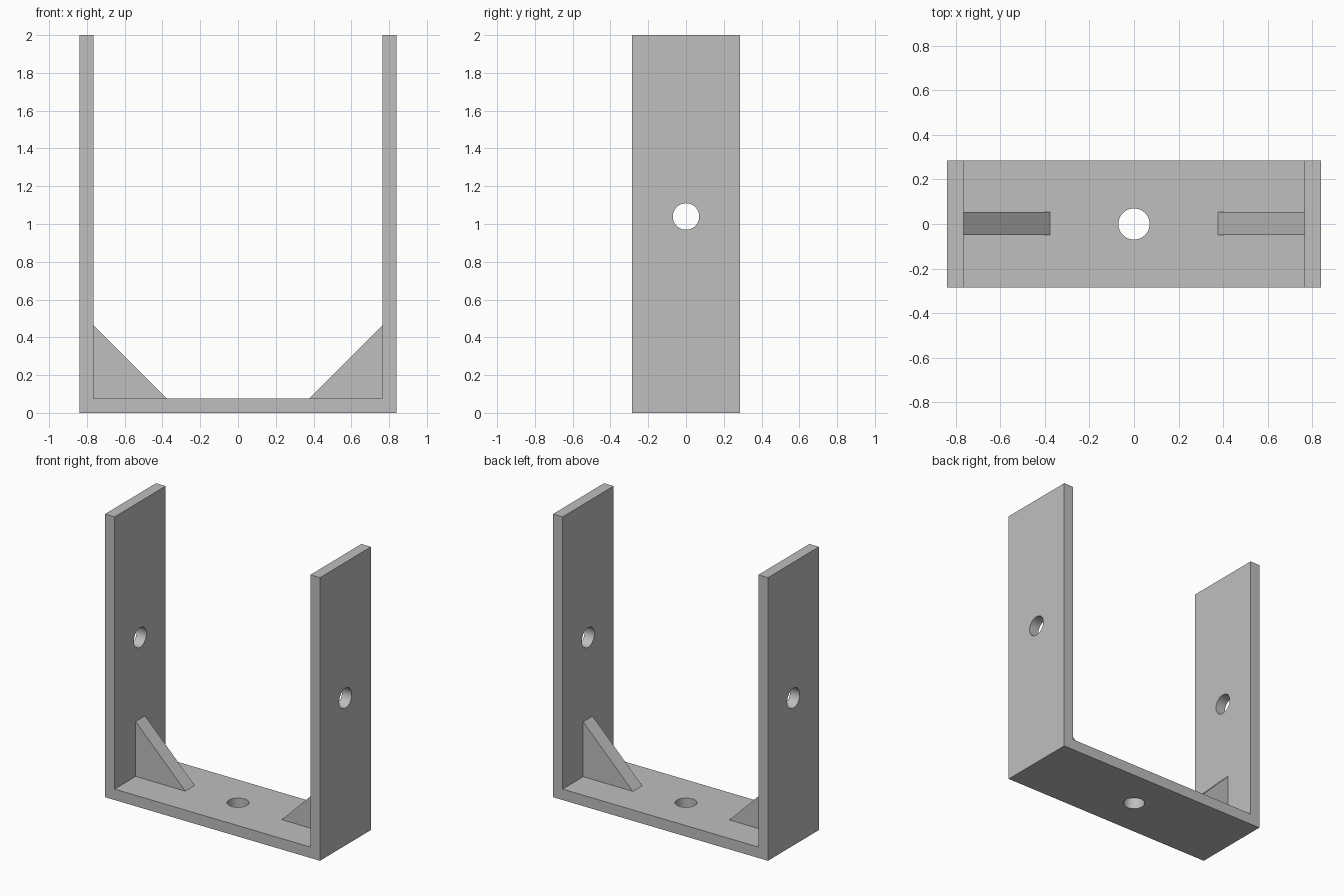
import bpy
import bmesh
import math
from mathutils import Matrix

cube = bpy.data.objects.get("Cube")
if cube:
    bpy.data.objects.remove(cube, do_unlink=True)

HALF_X, INNER_X, HALF_Y = 0.84, 0.765, 0.285
HEIGHT, FLOOR, HOLE_Z, HOLE_R = 2.0, 0.077, 1.04, 0.07

grey = bpy.data.materials.new("light grey")
grey.use_nodes = True
colour = (0.52, 0.52, 0.52, 1)
grey.diffuse_color = colour
grey.node_tree.nodes["Principled BSDF"].inputs["Base Color"].default_value = colour


def add_object(name, bm):
    bmesh.ops.recalc_face_normals(bm, faces=bm.faces)
    mesh = bpy.data.meshes.new(name)
    bm.to_mesh(mesh)
    bm.free()
    mesh.materials.append(grey)
    obj = bpy.data.objects.new(name, mesh)
    bpy.context.collection.objects.link(obj)
    return obj


def extrude_profile(name, points, y0, y1):
    """Extrude an x-z outline along y."""
    bm = bmesh.new()
    face = bm.faces.new([bm.verts.new((x, y0, z)) for x, z in points])
    new = bmesh.ops.extrude_face_region(bm, geom=[face])["geom"]
    verts = [v for v in new if isinstance(v, bmesh.types.BMVert)]
    bmesh.ops.translate(bm, vec=(0, y1 - y0, 0), verts=verts)
    return add_object(name, bm)


def cutter(name, depth, matrix):
    bm = bmesh.new()
    bmesh.ops.create_cone(bm, cap_ends=True, segments=48, radius1=HOLE_R,
                          radius2=HOLE_R, depth=depth, matrix=matrix)
    obj = add_object(name, bm)
    obj.hide_render = True
    return obj


# U-shaped bracket
half = [(HALF_X, 0), (HALF_X, HEIGHT), (INNER_X, HEIGHT), (INNER_X, FLOOR)]
outline = half + [(-x, z) for x, z in reversed(half)]
bracket = extrude_profile("bracket", outline, -HALF_Y, HALF_Y)

# Bolt holes through both arms and through the base
holes = [
    cutter("arm_hole_cutter", 3, Matrix.Translation((0, 0, HOLE_Z))
           @ Matrix.Rotation(math.pi / 2, 4, 'Y')),
    cutter("base_hole_cutter", 0.5, Matrix.Identity(4)),
]
bpy.context.view_layer.objects.active = bracket
bracket.select_set(True)
for hole in holes:
    mod = bracket.modifiers.new(hole.name, 'BOOLEAN')
    mod.operation = 'DIFFERENCE'
    mod.solver = 'EXACT'
    mod.object = hole
    bpy.ops.object.modifier_apply(modifier=mod.name)
    bpy.data.objects.remove(hole, do_unlink=True)
bpy.ops.object.shade_smooth_by_angle(angle=math.radians(30))

# Triangular gussets in the two inner corners
for side, sign in (("left", 1), ("right", -1)):
    triangle = [(INNER_X, FLOOR), (INNER_X, 0.465), (0.377, FLOOR)]
    extrude_profile(side + "_gusset", [(sign * x, z) for x, z in triangle],
                    -0.05, 0.055)
